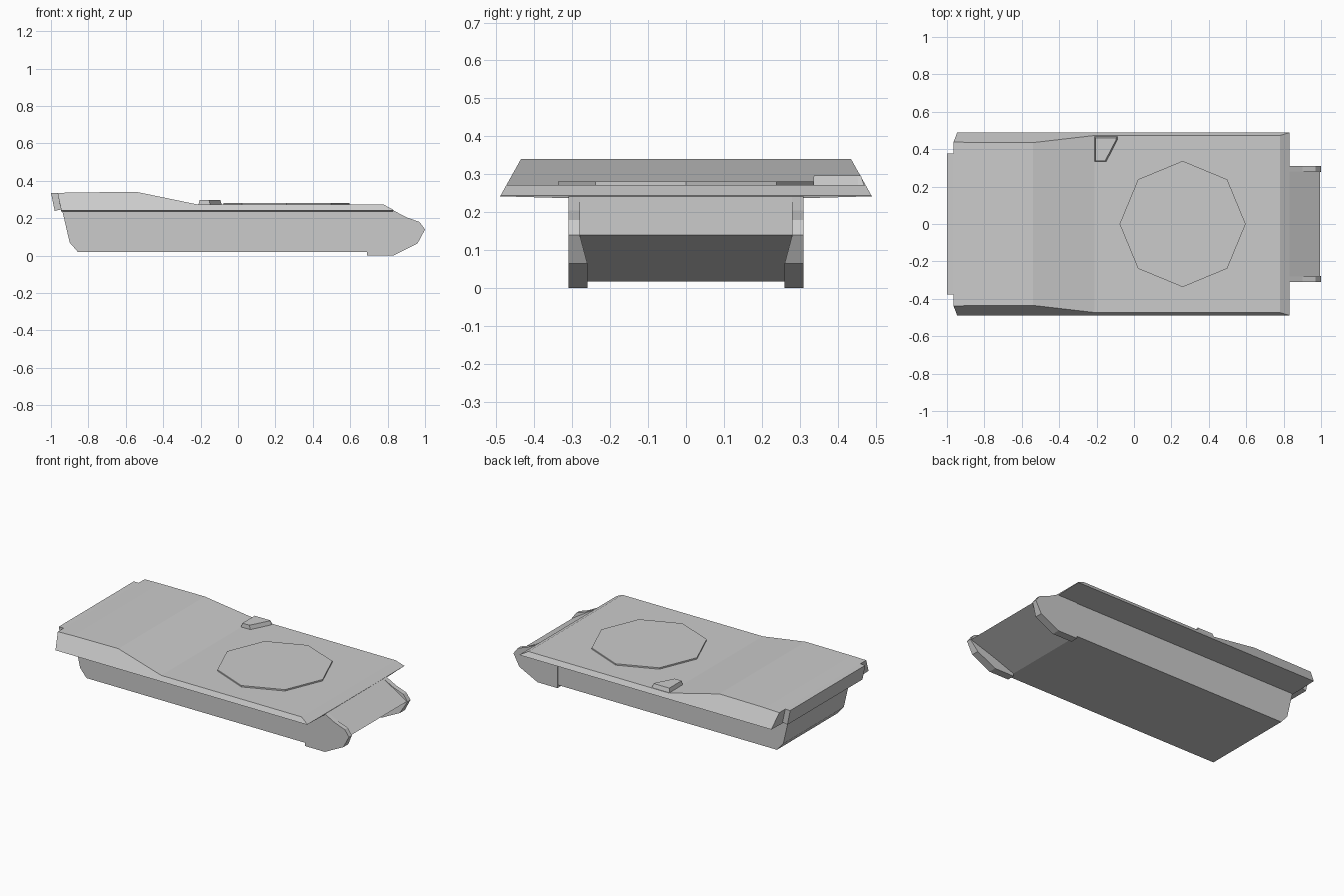
import bpy, bmesh, math

if "Cube" in bpy.data.objects:
    bpy.data.objects.remove(bpy.data.objects["Cube"])


def finish(name, bm):
    bmesh.ops.recalc_face_normals(bm, faces=bm.faces)
    mesh = bpy.data.meshes.new(name)
    bm.to_mesh(mesh)
    bm.free()
    obj = bpy.data.objects.new(name, mesh)
    bpy.context.collection.objects.link(obj)
    return obj


def loft(name, sections):
    """Join equal-length rings of points and cap both ends."""
    bm = bmesh.new()
    rings = [[bm.verts.new(p) for p in s] for s in sections]
    n = len(rings[0])
    for a, b in zip(rings, rings[1:]):
        for i in range(n):
            j = (i + 1) % n
            bm.faces.new((a[i], a[j], b[j], b[i]))
    bm.faces.new(rings[0])
    bm.faces.new(rings[-1])
    return finish(name, bm)


def side_profile(name, pts, y0, y1):
    return loft(name, [[(x, y, z) for x, z in pts] for y in (y0, y1)])


# Lower hull tub with sloped nose and tail
side_profile("lower_hull",
             [(-0.94, 0.242), (-0.90, 0.07), (-0.855, 0.018), (0.69, 0.018),
              (0.995, 0.14), (0.83, 0.242)], -0.305, 0.305)

# Nose cheek plates, standing slightly proud of the nose
cheek = [(0.69, 0.0), (0.83, 0.0), (0.96, 0.065), (1.0, 0.14),
         (0.97, 0.18), (0.90, 0.205), (0.83, 0.242), (0.69, 0.24)]
for side, label in ((1, "left"), (-1, "right")):
    inner = [(x, side * (0.26 if z < 0.14 else 0.28), z) for x, z in cheek]
    outer = [(x, side * 0.31, z) for x, z in cheek]
    loft("nose_cheek_" + label, [inner, outer])


# Upper hull: sloped sides, raised engine deck at the rear
def half_width(z):
    return 0.49 - (z - 0.242) * 0.56


stations = [(-0.945, -0.965, 0.335), (-0.86, -0.86, 0.338),
            (-0.54, -0.54, 0.34), (-0.21, -0.21, 0.272),
            (0.78, 0.78, 0.272), (0.83, 0.832, 0.244)]
loft("upper_hull", [
    [(xb, -0.49, 0.242), (xt, -half_width(z), z), (xt, half_width(z), z),
     (xb, 0.49, 0.242), (xb, 0.31, 0.237), (xb, -0.31, 0.237)]
    for xb, xt, z in stations])

# Rear lip
side_profile("rear_lip", [(-1.0, 0.335), (-0.98, 0.239), (-0.93, 0.25),
                          (-0.95, 0.335)], -0.378, 0.378)

# Octagonal turret base
ring = [(0.26 + 0.337 * math.cos(i * math.pi / 4),
         0.337 * math.sin(i * math.pi / 4)) for i in range(8)]
loft("turret_base", [[(x, y, z) for x, y in ring] for z in (0.265, 0.281)])

# Driver's hatch wedge on the left edge
loft("hatch_block", [
    [(-0.215, 0.333, 0.26), (-0.145, 0.333, 0.26), (-0.083, 0.455, 0.26),
     (-0.083, 0.473, 0.26), (-0.215, 0.473, 0.26)],
    [(-0.205, 0.337, 0.297), (-0.155, 0.337, 0.297), (-0.095, 0.452, 0.297),
     (-0.095, 0.461, 0.297), (-0.205, 0.461, 0.297)]])
